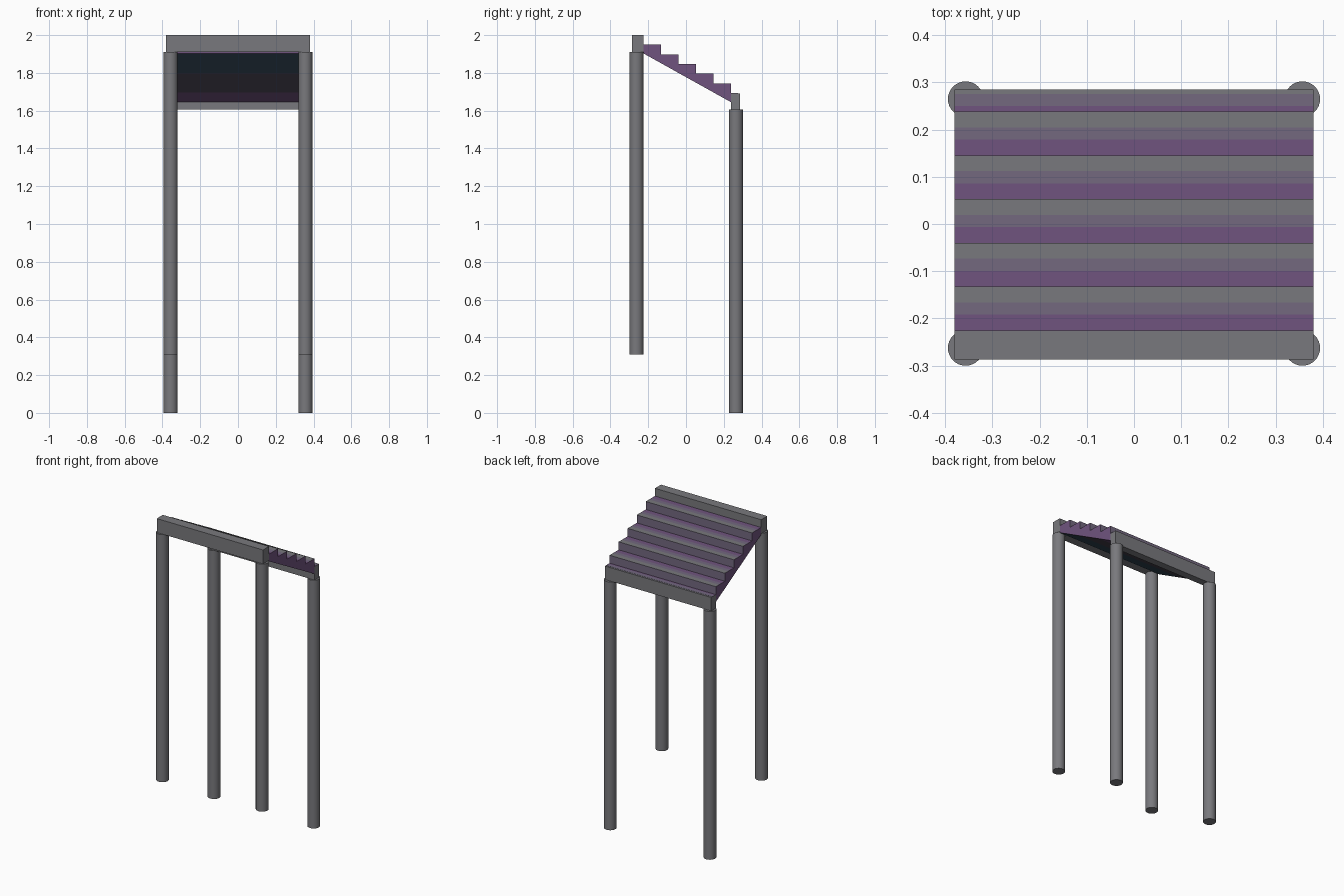
import bpy, bmesh

if "Cube" in bpy.data.objects:
    bpy.data.objects.remove(bpy.data.objects["Cube"])


def srgb(*c):
    return [(v / 255 / 12.92 if v < 11 else ((v / 255 + 0.055) / 1.055) ** 2.4) for v in c] + [1.0]


def material(name, *c):
    m = bpy.data.materials.new(name)
    m.diffuse_color = srgb(*c)
    m.use_nodes = True
    m.node_tree.nodes["Principled BSDF"].inputs["Base Color"].default_value = m.diffuse_color
    return m


GREY = material("grey", 121, 121, 125)
PURPLE = material("purple", 112, 84, 126)
MAUVE = material("greyish purple", 115, 104, 127)
BLUE = material("dark blue", 62, 84, 102)
DUSK = material("dusky grey", 84, 78, 93)
HALF = 0.38


def box(name, x, y0, y1, z0, z1, mat):
    bpy.ops.mesh.primitive_cube_add(size=1, location=(0, (y0 + y1) / 2, (z0 + z1) / 2))
    ob = bpy.context.object
    ob.name = name
    ob.scale = (2 * x, y1 - y0, z1 - z0)
    bpy.ops.object.transform_apply(location=False, rotation=False, scale=True)
    ob.data.materials.append(mat)
    return ob


def post(name, x, y, z0, z1):
    bpy.ops.mesh.primitive_cylinder_add(vertices=32, radius=0.0375, depth=z1 - z0,
                                        location=(x, y, (z0 + z1) / 2))
    ob = bpy.context.object
    ob.name = name
    ob.data.materials.append(GREY)
    bpy.ops.object.shade_smooth_by_angle()


# Four round posts, the front pair raised
for side, x in (("left", -0.3565), ("right", 0.3565)):
    post("front_post_" + side, x, -0.2625, 0.31, 1.91)
    post("back_post_" + side, x, 0.2645, 0.0, 1.605)

# End beams
box("front_beam", HALF, -0.287, -0.225, 1.91, 2.0, GREY)
box("back_beam", HALF, 0.238, 0.285, 1.605, 1.692, GREY)

# Painted bands on the back beam top
box("back_beam_purple_band", HALF, 0.238, 0.25, 1.691, 1.693, PURPLE)
box("back_beam_mauve_band", HALF, 0.25, 0.275, 1.691, 1.693, MAUVE)

# Stepped ramp: each tread carries three bands, the underside slopes
Y0, RUN, TOP, RISE, STEPS = -0.225, 0.0926, 1.950, 0.0515, 5
bm = bmesh.new()


def under(y):
    return 1.645 - 0.557 * (y - 0.238)


def face(pts, mat):
    f = bm.faces.new([bm.verts.new(p) for p in pts])
    f.material_index = mat


def across(a, b, mat):
    # strip running the full width between two (y, z) points
    face([(-HALF, *a), (HALF, *a), (HALF, *b), (-HALF, *b)], mat)


for i in range(STEPS):
    y, z = Y0 + i * RUN, TOP - i * RISE
    cuts = [y, y + 0.033, y + 0.059, y + RUN]
    for band, (a, b) in enumerate(zip(cuts, cuts[1:])):
        across((a, z), (b, z), (1, 2, 0)[band])
        zu = under((a + b) / 2)
        across((b, under(b)), (a, under(a)), 3 if zu > 1.80 else 4 if zu > 1.70 else 1)
        for s in (-HALF, HALF):
            q = [(s, a, under(a)), (s, b, under(b)), (s, b, z), (s, a, z)]
            face(q if s > 0 else q[::-1], 1)
    # riser down to the next tread
    across((y + RUN, z), (y + RUN, z - RISE), 2)
    if i == 0:
        across((y, under(y)), (y, z), 1)
across((Y0 + STEPS * RUN, TOP - STEPS * RISE), (Y0 + STEPS * RUN, 1.645), 1)
bmesh.ops.remove_doubles(bm, verts=bm.verts, dist=1e-5)
me = bpy.data.meshes.new("stepped_ramp")
bm.to_mesh(me)
bm.free()
for m in (GREY, PURPLE, MAUVE, BLUE, DUSK):
    me.materials.append(m)
bpy.context.collection.objects.link(bpy.data.objects.new("stepped_ramp", me))
